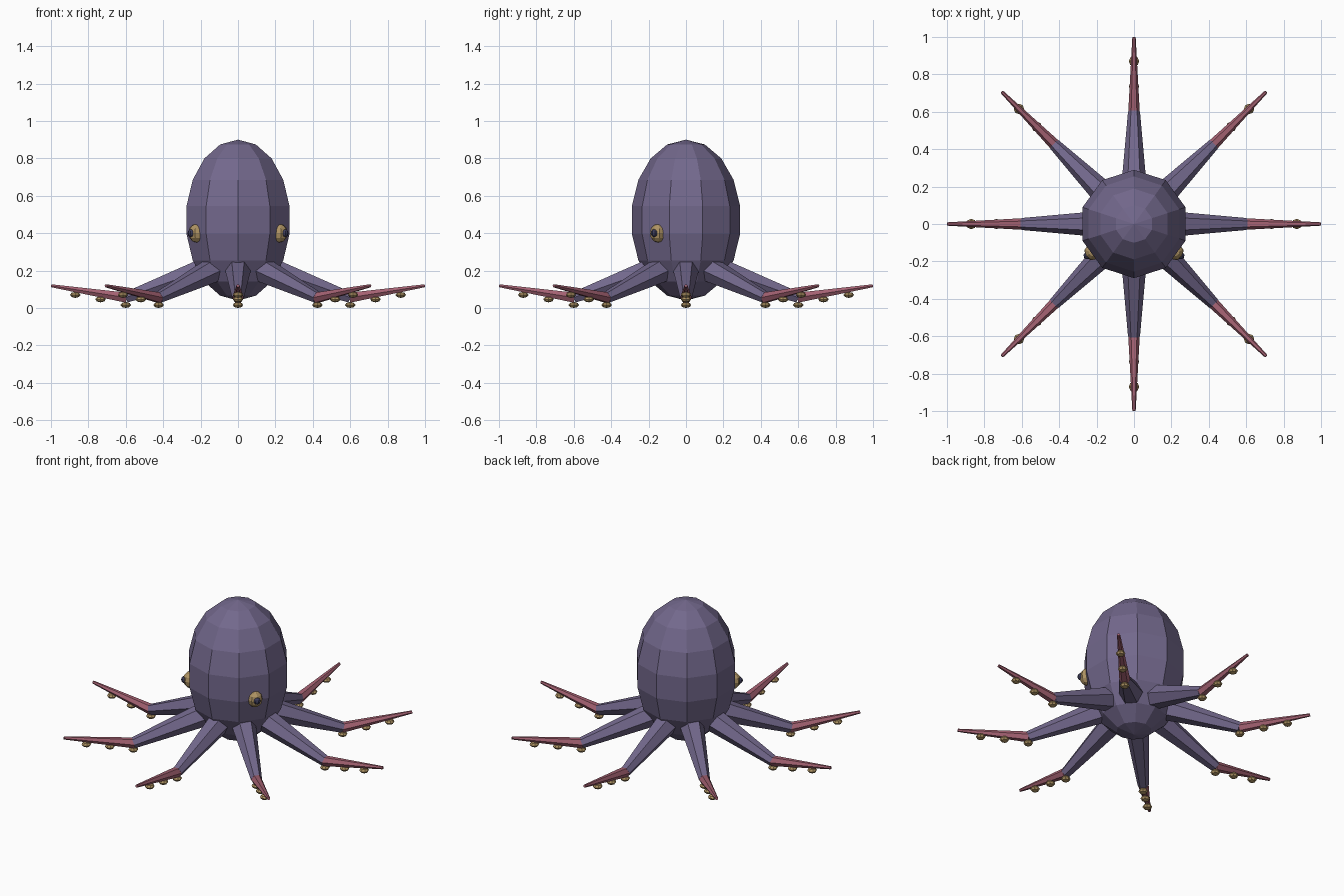
import bpy, bmesh, math
from mathutils import Vector, Matrix

if "Cube" in bpy.data.objects:
    bpy.data.objects.remove(bpy.data.objects["Cube"])


def material(name, color):
    m = bpy.data.materials.new(name)
    m.diffuse_color = (*color, 1.0)
    m.use_nodes = True
    m.node_tree.nodes["Principled BSDF"].inputs["Base Color"].default_value = m.diffuse_color
    return m


PURPLE = material("dusty purple", (0.17, 0.138, 0.262))
ROSE = material("rose tip", (0.376, 0.122, 0.17))
GOLD = material("pale gold", (0.43, 0.296, 0.127))
DARK = material("dark pupil", (0.045, 0.045, 0.10))


def finish(name, bm, mat):
    bmesh.ops.recalc_face_normals(bm, faces=bm.faces)
    me = bpy.data.meshes.new(name)
    bm.to_mesh(me)
    bm.free()
    me.materials.append(mat)
    ob = bpy.data.objects.new(name, me)
    bpy.context.collection.objects.link(ob)
    return ob


def ellipsoid(name, center, radii, mat, segments, rings, turn=0.0):
    """Low-poly ellipsoid, turned about z."""
    bm = bmesh.new()
    bmesh.ops.create_uvsphere(bm, u_segments=segments, v_segments=rings, radius=1)
    mtx = (Matrix.Translation(center) @ Matrix.Rotation(turn, 4, 'Z')
           @ Matrix.Diagonal((*radii, 1)))
    bmesh.ops.transform(bm, matrix=mtx, verts=bm.verts)
    return finish(name, bm, mat)


def taper(name, start, end, r0, r1, mat, sides=6):
    """Tapered prism between two points with a flat top side."""
    start, end = Vector(start), Vector(end)
    axis = (end - start).normalized()
    side = axis.cross(Vector((0, 0, 1))).normalized()
    up = side.cross(axis)
    bm = bmesh.new()
    loops = []
    for p, r in ((start, r0), (end, r1)):
        loops.append([bm.verts.new(p + r * (math.cos(a) * side + math.sin(a) * up))
                      for a in (math.tau * k / sides for k in range(sides))])
    for k in range(sides):
        n = (k + 1) % sides
        bm.faces.new((loops[0][k], loops[0][n], loops[1][n], loops[1][k]))
    bm.faces.new(loops[0])
    bm.faces.new(loops[1])
    return finish(name, bm, mat)


# Head: ten-sided egg with corners on the y axis
bm = bmesh.new()
levels = 9
rows = []
for i in range(1, levels):
    t = math.pi * i / levels
    rows.append([bm.verts.new((0.294 * math.sin(t) * math.sin(math.tau * k / 10),
                               0.294 * math.sin(t) * math.cos(math.tau * k / 10),
                               0.47 + 0.43 * math.cos(t))) for k in range(10)])
top = bm.verts.new((0, 0, 0.90))
bottom = bm.verts.new((0, 0, 0.04))
for k in range(10):
    n = (k + 1) % 10
    bm.faces.new((top, rows[0][k], rows[0][n]))
    bm.faces.new((bottom, rows[-1][n], rows[-1][k]))
    for a, b in zip(rows, rows[1:]):
        bm.faces.new((a[k], b[k], b[n], a[n]))
finish("head", bm, PURPLE)

# Eyes with pupils
for label, s in (("left", -1), ("right", 1)):
    turn = -s * math.radians(34)
    ellipsoid(f"{label}_eye", (s * 0.221, -0.149, 0.40), (0.045, 0.045, 0.05), GOLD, 8, 6, turn)
    ellipsoid(f"{label}_pupil", (s * 0.25, -0.169, 0.40), (0.02, 0.02, 0.021), DARK, 8, 6, turn)

# Eight arms: purple upper part, upturned rose tip, three suckers underneath
for i in range(8):
    a = math.tau * i / 8

    def at(r, z):
        return (r * math.cos(a), r * math.sin(a), z)

    taper(f"arm_upper_{i}", at(0.18, 0.206), at(0.60, 0.056), 0.07, 0.032, PURPLE)
    taper(f"arm_tip_{i}", at(0.595, 0.055), at(0.999, 0.119), 0.031, 0.009, ROSE)
    for j, (r, z) in enumerate(((0.60, 0.016), (0.735, 0.046), (0.87, 0.070))):
        ellipsoid(f"sucker_{i}_{j}", at(r, z), (0.028, 0.028, 0.016), GOLD, 8, 4, a)
